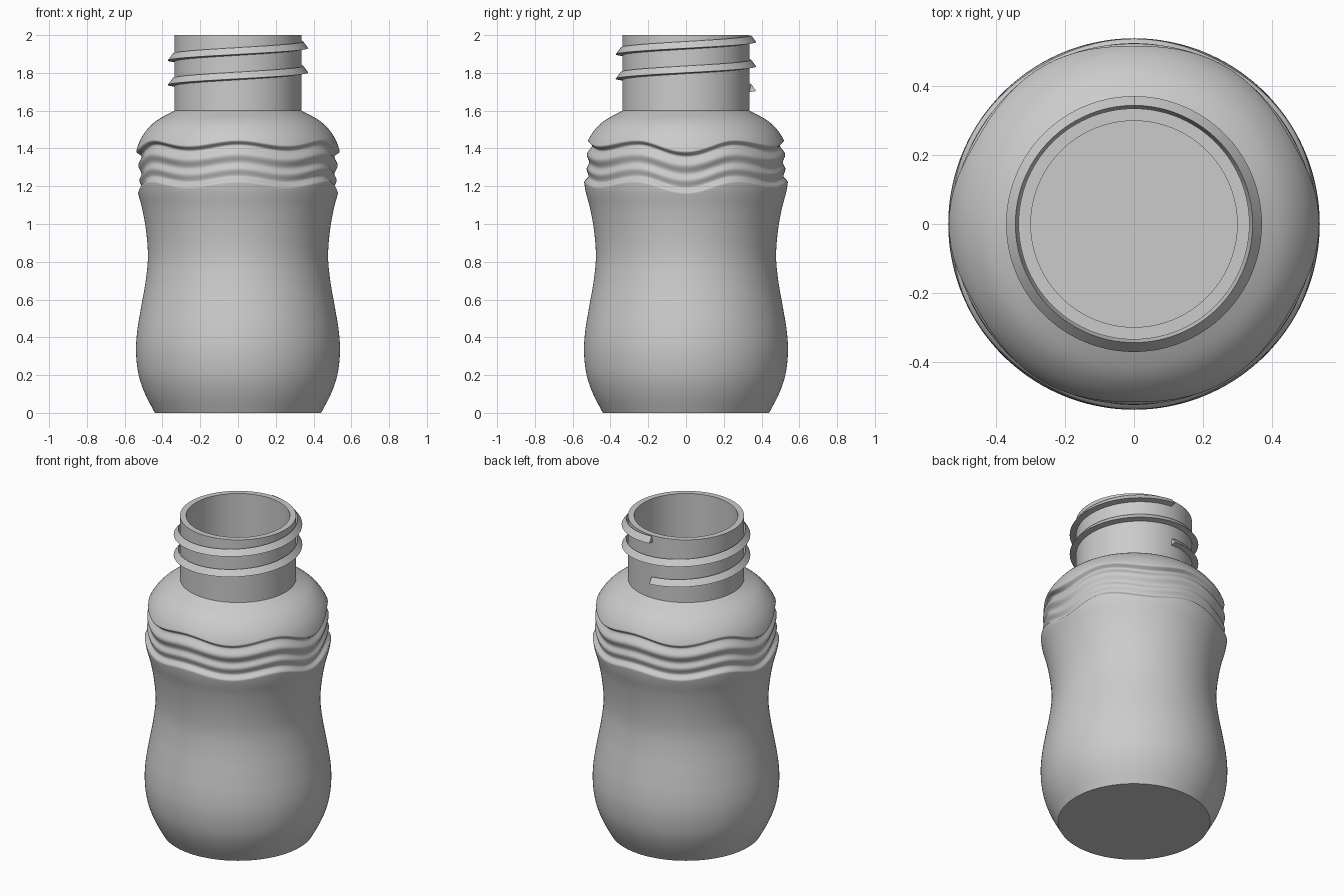
import bpy, bmesh, math

cube = bpy.data.objects.get("Cube")
if cube:
    bpy.data.objects.remove(cube, do_unlink=True)

SEG = 144
NECK_R, MOUTH_R, NECK_Z, TOP_Z, WALL = 0.336, 0.30, 1.6, 2.0, 0.035

grey = bpy.data.materials.new("plain grey")
grey.use_nodes = True
grey.diffuse_color = (0.6, 0.6, 0.6, 1)
grey.node_tree.nodes["Principled BSDF"].inputs["Base Color"].default_value = (0.6, 0.6, 0.6, 1)

# Plain bottle silhouette as (height, radius), and groove depth by height
SILHOUETTE = [(0, .44), (.1, .492), (.2, .526), (.32, .54), (.43, .534), (.56, .513),
              (.69, .49), (.82, .477), (.95, .485), (1.08, .507), (1.18, .533),
              (1.27, .543), (1.36, .543), (1.44, .52), (1.5, .482), (1.55, .428), (1.6, .336)]
GROOVES = [(1.205, 0), (1.24, .026), (1.275, .018), (1.31, .032),
           (1.355, .017), (1.4, .033), (1.43, 0)]


def smooth_curve(points, z):
    """Cubic interpolation through the points."""
    z = min(max(z, points[0][0]), points[-1][0])
    i = next(k for k in range(len(points) - 1) if z <= points[k + 1][0])

    def slope(k):
        a, b = points[max(k - 1, 0)], points[min(k + 1, len(points) - 1)]
        return (b[1] - a[1]) / (b[0] - a[0])
    (z0, r0), (z1, r1) = points[i], points[i + 1]
    h = z1 - z0
    t = (z - z0) / h
    return (r0 * (1 + 2 * t) * (1 - t) ** 2 + slope(i) * h * t * (1 - t) ** 2
            + r1 * t * t * (3 - 2 * t) + slope(i + 1) * h * t * t * (t - 1))


def groove_depth(u):
    """Eased steps between groove floors and ridge tops."""
    for (u0, d0), (u1, d1) in zip(GROOVES, GROOVES[1:]):
        if u0 <= u <= u1:
            return d0 + (d1 - d0) * (1 - math.cos(math.pi * (u - u0) / (u1 - u0))) / 2
    return 0


def wave(angle):
    """Six waves round the bottle, with deeper dips at the two sides."""
    from_front = math.acos(min(1, abs(math.sin(angle))))
    c = math.cos(6 * from_front)
    return 0.03 * c - 0.015 if from_front > math.pi / 3 else 0.015 * c


def wave_fade(u):
    t = min(max(min((u - 1.0) / 0.18, (NECK_Z - u) / 0.15), 0), 1)
    return t * t * (3 - 2 * t)


def body_point(u, angle):
    z = u + wave(angle) * wave_fade(u)
    return smooth_curve(SILHOUETTE, z) - groove_depth(u), z


def finish(name, bm):
    bmesh.ops.recalc_face_normals(bm, faces=bm.faces)
    mesh = bpy.data.meshes.new(name)
    bm.to_mesh(mesh)
    bm.free()
    mesh.materials.append(grey)
    obj = bpy.data.objects.new(name, mesh)
    bpy.context.collection.objects.link(obj)
    bpy.ops.object.select_all(action='DESELECT')
    obj.select_set(True)
    bpy.context.view_layer.objects.active = obj
    bpy.ops.object.shade_smooth_by_angle(angle=math.radians(40))
    return obj


def spread(start, end, count):
    return [start + (end - start) * i / count for i in range(count)]


# Bottle: wavy outer wall, neck, rim, then the inner wall down to the floor
rows = spread(0, 1.0, 36) + spread(1.0, 1.19, 8) + spread(1.19, 1.44, 60)
rows += spread(1.44, NECK_Z, 14) + [NECK_Z]
rings = [lambda a, u=u: body_point(u, a) for u in rows]
inner = [(NECK_R, TOP_Z), (MOUTH_R, TOP_Z), (MOUTH_R, NECK_Z - WALL)]
for z in reversed(spread(WALL, 1.54, 24)):
    inner.append((smooth_curve(SILHOUETTE, z) - WALL - 0.03 * (z > 1.15), z))
rings += [lambda a, p=p: p for p in inner]

bm = bmesh.new()
loops = []
for ring in rings:
    loop = []
    for i in range(SEG):
        a = 2 * math.pi * i / SEG
        r, z = ring(a)
        loop.append(bm.verts.new((r * math.cos(a), r * math.sin(a), z)))
    loops.append(loop)
for lower, upper in zip(loops, loops[1:]):
    for i in range(SEG):
        j = (i + 1) % SEG
        bm.faces.new((lower[i], lower[j], upper[j], upper[i]))
bm.faces.new(loops[0])
bm.faces.new(loops[-1])
finish("bottle", bm)

# Screw thread: a triangular section swept two turns up from the back
SECTION = [(0.333, -0.006), (0.372, 0), (0.345, 0.036)]
bm = bmesh.new()
sections = []
for i in range(2 * SEG + 1):
    turn = i / SEG
    a = math.pi / 2 + 2 * math.pi * turn
    sections.append([bm.verts.new((r * math.cos(a), r * math.sin(a), 1.704 + 0.1295 * turn + dz))
                     for r, dz in SECTION])
for s, t in zip(sections, sections[1:]):
    for k in range(3):
        m = (k + 1) % 3
        bm.faces.new((s[k], s[m], t[m], t[k]))
bm.faces.new(sections[0])
bm.faces.new(sections[-1])
finish("screw_thread", bm)
